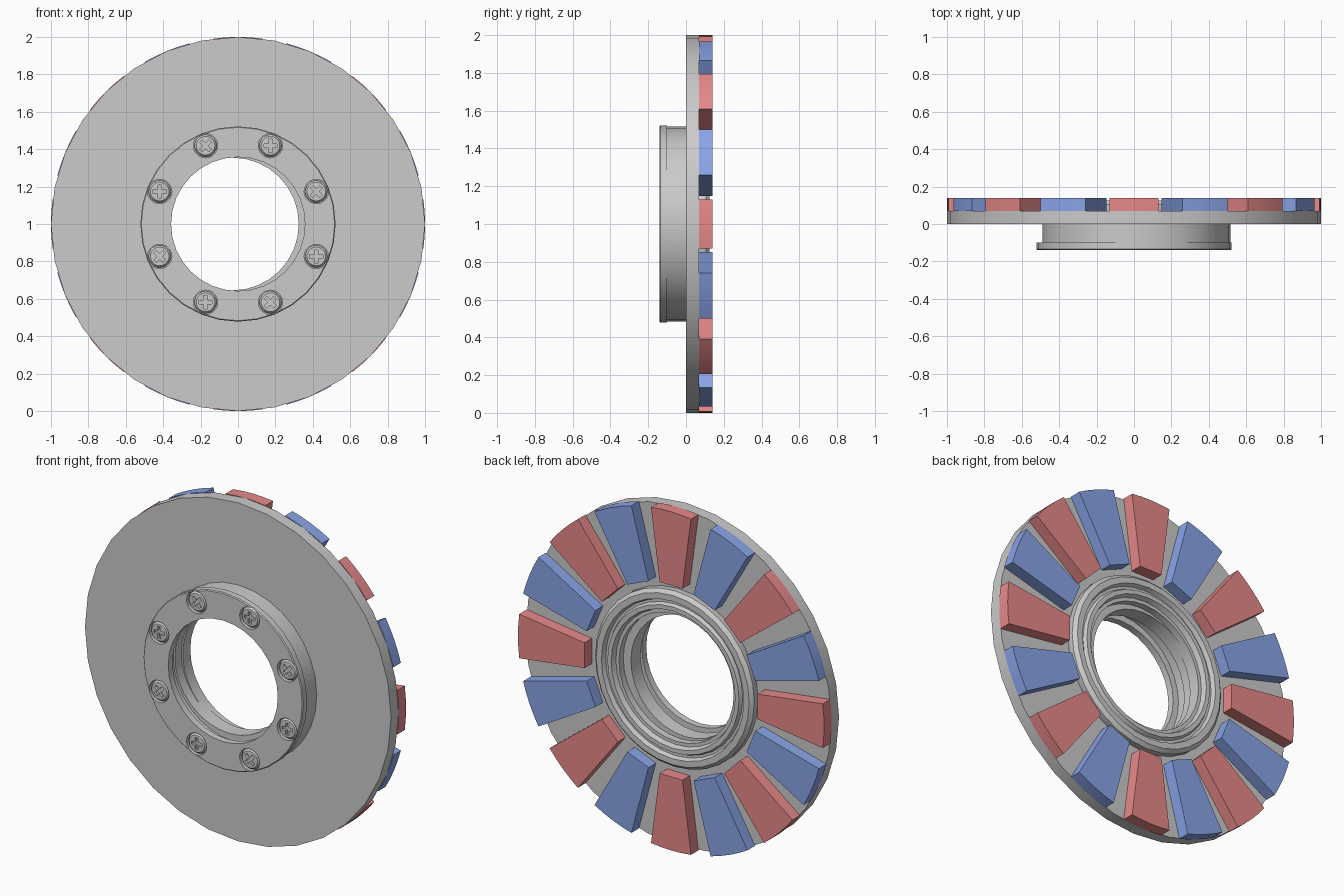
import bpy, bmesh, math

if "Cube" in bpy.data.objects:
    bpy.data.objects.remove(bpy.data.objects["Cube"])

CZ = 1.0     # height of the rotor axis, which runs along y
N = 32


def finish(name, bm, color=None, smooth=True):
    bmesh.ops.recalc_face_normals(bm, faces=bm.faces[:])
    me = bpy.data.meshes.new(name)
    bm.to_mesh(me)
    bm.free()
    ob = bpy.data.objects.new(name, me)
    bpy.context.collection.objects.link(ob)
    if color:
        me.materials.append(color)
    if smooth:
        shade(ob)
    return ob


def shade(ob):
    bpy.ops.object.select_all(action='DESELECT')
    ob.select_set(True)
    bpy.context.view_layer.objects.active = ob
    bpy.ops.object.shade_smooth_by_angle(angle=math.radians(30))


def add_lathe(bm, profile, cx=0.0, cz=CZ, n=N):
    """Revolve a closed (radius, y) profile round the y axis."""
    rings = []
    for i in range(n):
        a = 2 * math.pi * i / n
        rings.append([bm.verts.new((cx + r * math.cos(a), y, cz + r * math.sin(a)))
                      for r, y in profile])
    k = len(profile)
    for i in range(n):
        p, q = rings[i], rings[(i + 1) % n]
        for j in range(k):
            bm.faces.new((p[j], p[(j + 1) % k], q[(j + 1) % k], q[j]))


def add_prism(bm, outline, y0, y1):
    """Extrude a closed (x, z) outline along y."""
    f = [bm.verts.new((x, y0, z)) for x, z in outline]
    b = [bm.verts.new((x, y1, z)) for x, z in outline]
    bm.faces.new(f)
    bm.faces.new(b[::-1])
    for i in range(len(f)):
        j = (i + 1) % len(f)
        bm.faces.new((f[i], b[i], b[j], f[j]))


def lathe(name, profile, cx=0.0, n=N):
    bm = bmesh.new()
    add_lathe(bm, profile, cx, CZ, n)
    return finish(name, bm)


def cut(ob, cutter):
    m = ob.modifiers.new("cut", 'BOOLEAN')
    m.object = cutter
    m.operation = 'DIFFERENCE'
    m.solver = 'EXACT'
    bpy.context.view_layer.objects.active = ob
    bpy.ops.object.modifier_apply(modifier=m.name)
    bpy.data.objects.remove(cutter)
    shade(ob)


def circle(cx, cz, r, n):
    return [(cx + r * math.cos(2 * math.pi * i / n),
             cz + r * math.sin(2 * math.pi * i / n)) for i in range(n)]


def material(name, rgb):
    m = bpy.data.materials.new(name)
    m.diffuse_color = (*rgb, 1)
    m.use_nodes = True
    m.node_tree.nodes["Principled BSDF"].inputs["Base Color"].default_value = m.diffuse_color
    return m


# Backing disc
lathe("disc", [(0.42, 0), (1, 0), (1, 0.07), (0.42, 0.07)])

# Hub body, slightly narrower on its left side
hub = lathe("hub", [(0.395, -0.10), (0.515, -0.10), (0.515, 0), (0.395, 0)])
for v in hub.data.vertices:
    if v.co.x < 0 and math.hypot(v.co.x, v.co.z - CZ) > 0.45:
        v.co.x *= 0.95

# Inner bearing race, offset to one side of the bore
lathe("inner_race", [(0.355, -0.04), (0.43, -0.04), (0.43, 0.05), (0.355, 0.05)], cx=-0.03)

# Stepped ring on the back
lathe("back_ring", [(0.375, 0.02), (0.50, 0.02), (0.52, 0.07), (0.52, 0.105), (0.50, 0.125),
                    (0.465, 0.125), (0.455, 0.10), (0.44, 0.10), (0.43, 0.12), (0.405, 0.12),
                    (0.395, 0.09), (0.375, 0.09)])

# Front cover plate with screw pockets
plate = lathe("cover_plate", [(0.358, -0.10), (0.358, -0.14), (0.517, -0.14),
                              (0.522, -0.135), (0.522, -0.10)])
spots = [math.radians(22.5 + 45 * i) for i in range(8)]
bm = bmesh.new()
for a in spots:
    add_prism(bm, circle(0.453 * math.cos(a), CZ + 0.453 * math.sin(a), 0.065, 20), -0.2, -0.115)
cut(plate, finish("pocket_cutter", bm, smooth=False))

# Cross-head screws
for i, a in enumerate(spots):
    x, z = 0.453 * math.cos(a), CZ + 0.453 * math.sin(a)
    bm = bmesh.new()
    add_lathe(bm, [(0.012, -0.105), (0.06, -0.105), (0.06, -0.125), (0.05, -0.137),
                   (0.012, -0.139)], x, z, 20)
    # close the small centre opening so the head is solid
    bmesh.ops.delete(bm, geom=[f for f in bm.faces if all(
        math.hypot(v.co.x - x, v.co.z - z) < 0.02 for v in f.verts)], context='FACES')
    bmesh.ops.holes_fill(bm, edges=[e for e in bm.edges if e.is_boundary], sides=0)
    screw = finish(f"screw_{i + 1}", bm)
    w, l = 0.010, 0.035
    quarter = [(l, -w), (l, w), (w, w)]
    cross = []
    for k in range(4):
        t = math.pi / 2 * k + a - math.radians(67.5)
        cross += [(x + px * math.cos(t) - pz * math.sin(t),
                   z + px * math.sin(t) + pz * math.cos(t)) for px, pz in quarter]
    bm = bmesh.new()
    add_prism(bm, cross, -0.2, -0.122)
    cut(screw, finish("cross_cutter", bm, smooth=False))

# Magnets, alternating red and blue
red = material("magnet_red", (0.80, 0.25, 0.25))
blue = material("magnet_blue", (0.25, 0.37, 0.80))
half = math.radians(7.5)
for i in range(16):
    c = math.radians(22.5 * i)
    outline = [(r * math.cos(c + t), CZ + r * math.sin(c + t))
               for r, t in [(0.57, half), (0.57, -half)]
               + [(1.0, half * (k / 2 - 1)) for k in range(5)]]
    bm = bmesh.new()
    add_prism(bm, outline, 0.07, 0.14)
    finish(f"magnet_{i + 1}", bm, blue if i % 2 else red)
